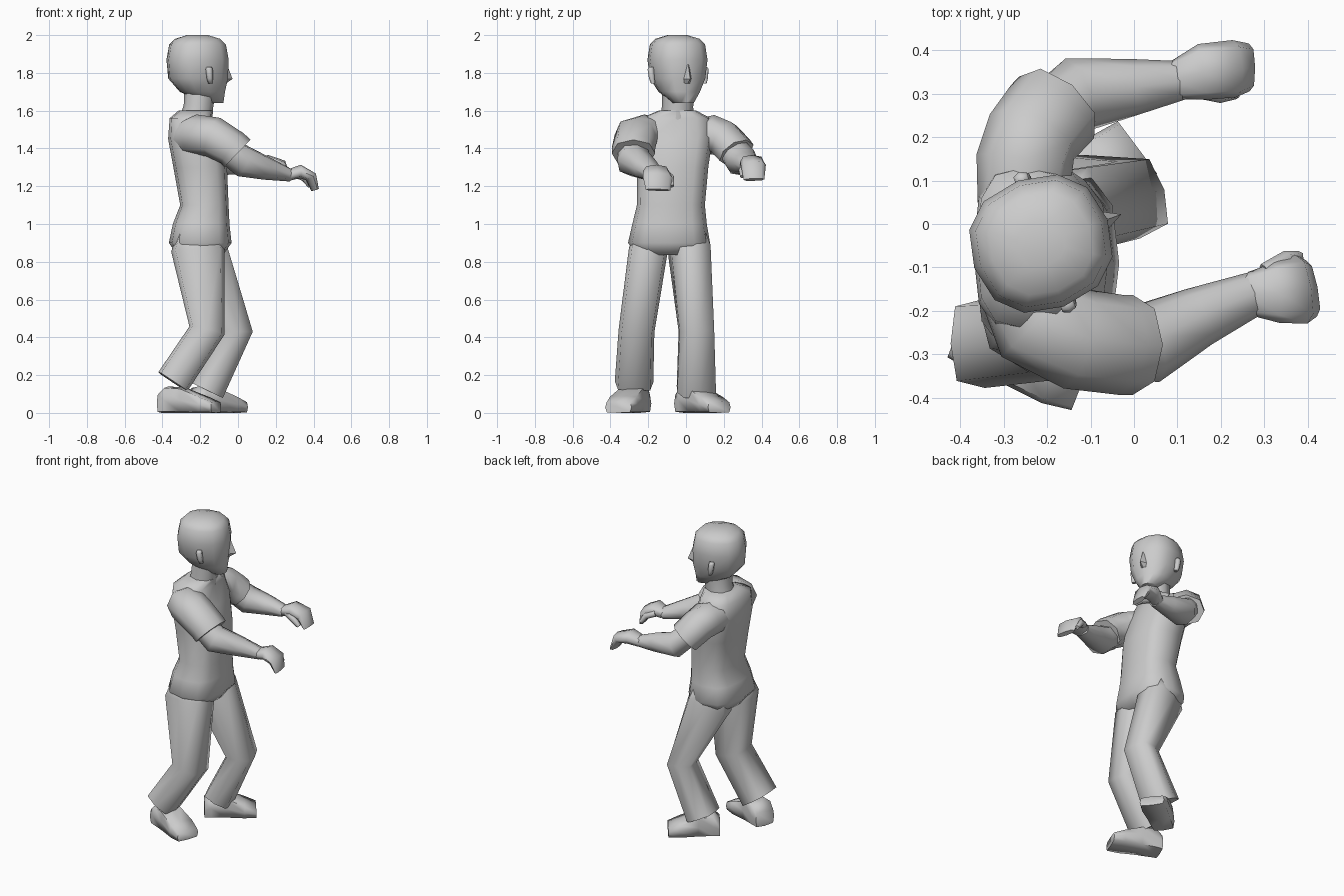
import bpy, bmesh
from math import cos, sin, pi, radians
from mathutils import Vector, Matrix

Z = (0, 0, 1)


def loft(name, secs, side=(0, 1, 0), axis=None, n=8, k=0.7, angle=75, mat=None):
    """Skin rounded-square rings; each section = x, y, z, half width, half depth."""
    bm = bmesh.new()
    pts = [Vector(s[:3]) for s in secs]
    rings = []
    for i, (c, s) in enumerate(zip(pts, secs)):
        if axis:
            t = Vector(axis).normalized()
        else:
            a = (c - pts[i - 1]).normalized() if i else Vector()
            b = (pts[i + 1] - c).normalized() if i < len(pts) - 1 else Vector()
            t = (a + b).normalized()
        u = Vector(side)
        u = (u - t * u.dot(t)).normalized()
        v = t.cross(u)
        ring = []
        for j in range(n):
            ca, sa = cos(2 * pi * j / n), sin(2 * pi * j / n)
            p = abs(ca) ** k * (1 if ca > 0 else -1)
            q = abs(sa) ** k * (1 if sa > 0 else -1)
            ring.append(bm.verts.new(c + u * p * s[3] + v * q * s[4]))
        rings.append(ring)
    for r0, r1 in zip(rings, rings[1:]):
        for j in range(n):
            m = (j + 1) % n
            bm.faces.new((r0[j], r0[m], r1[m], r1[j]))
    bm.faces.new(rings[0])
    bm.faces.new(rings[-1])
    bmesh.ops.recalc_face_normals(bm, faces=bm.faces)
    if mat:
        bm.transform(mat)
    me = bpy.data.meshes.new(name)
    bm.to_mesh(me)
    bm.free()
    ob = bpy.data.objects.new(name, me)
    bpy.context.collection.objects.link(ob)
    bpy.ops.object.select_all(action='DESELECT')
    ob.select_set(True)
    bpy.context.view_layer.objects.active = ob
    bpy.ops.object.shade_smooth_by_angle(angle=radians(angle))
    return ob


# Torso from crotch to collar
loft("torso", [(-.20, -.09, .835, .17, .12), (-.20, -.09, .90, .217, .166),
               (-.195, -.087, 1.0, .197, .15), (-.178, -.08, 1.1, .18, .128),
               (-.20, -.07, 1.3, .188, .142), (-.23, -.06, 1.45, .20, .14),
               (-.25, -.055, 1.56, .185, .112), (-.225, -.045, 1.60, .10, .09)],
     axis=Z, n=12)
loft("neck", [(-.225, -.045, 1.53, .09, .09), (-.21, -.045, 1.62, .083, .078),
              (-.20, -.04, 1.72, .085, .085)], k=.9)

# Trouser legs, bent at the knee
loft("rear_leg", [(-.21, -.19, .96, .075, .11), (-.212, -.20, .86, .103, .142),
                  (-.165, -.262, .435, .095, .095), (-.345, -.275, .165, .102, .092)], k=.5)
loft("front_leg", [(-.20, .01, .96, .075, .11), (-.19, .018, .86, .10, .137),
                   (-.012, .055, .435, .092, .085), (-.165, .055, .12, .105, .088)],
     side=(-.28, .96, 0), k=.5)


# Shoes with low toes
def shoe(name, heel, direction):
    d = Vector((*direction, 0)).normalized()
    secs = []
    for f, w, h in [(0, .066, .10), (.04, .072, .14), (.13, .075, .135),
                    (.24, .085, .09), (.31, .075, .06)]:
        p = Vector((*heel, h / 2)) + d * f
        secs.append((*p, w, h / 2))
    loft(name, secs, side=(-d.y, d.x, 0), axis=d, k=.35)


shoe("rear_shoe", (-.405, -.245), (.92, -.36))
shoe("front_shoe", (-.24, -.01), (.80, .60))

# Short sleeves with rounded shoulders, cut at a slant
loft("near_sleeve", [(-.27, -.12, 1.46, .10, .09), (-.22, -.22, 1.472, .12, .108),
                     (-.13, -.265, 1.46, .118, .108), (-.03, -.278, 1.40, .115, .10),
                     (-.003, -.278, 1.374, .115, .10)], k=.92)
loft("far_sleeve", [(-.26, .04, 1.46, .10, .09), (-.252, .14, 1.473, .112, .105),
                    (-.235, .20, 1.452, .11, .10), (-.195, .25, 1.40, .112, .095),
                    (-.178, .268, 1.377, .112, .092)], side=(-.82, .57, 0), k=.92)

# Forearms
loft("near_forearm", [(-.07, -.278, 1.40, .08, .075), (.03, -.275, 1.33, .093, .085),
                      (.15, -.213, 1.295, .07, .062), (.28, -.158, 1.257, .05, .033)],
     side=(-.45, .9, 0), k=.9)
loft("far_forearm", [(-.21, .235, 1.41, .08, .07), (-.13, .298, 1.33, .088, .08),
                     (0, .315, 1.32, .065, .058), (.11, .33, 1.305, .045, .033)], k=.9)

# Hands with fingers curled down, and thumbs
loft("near_hand", [(.265, -.16, 1.258, .05, .03), (.33, -.158, 1.278, .07, .036),
                   (.385, -.15, 1.25, .08, .03), (.408, -.148, 1.18, .066, .015)],
     side=(-.2, .97, 0), k=.8)
loft("near_thumb", [(.30, -.11, 1.265, .02, .02), (.35, -.085, 1.245, .024, .02),
                    (.38, -.075, 1.2, .013, .012)], n=6)
loft("far_hand", [(.095, .33, 1.305, .045, .03), (.16, .35, 1.328, .065, .038),
                  (.23, .357, 1.31, .066, .032), (.265, .36, 1.235, .055, .015)], k=.8)
loft("far_thumb", [(.14, .31, 1.31, .02, .02), (.20, .30, 1.285, .022, .02),
                   (.235, .30, 1.25, .013, .012)], n=6)

# Head turned slightly to its left, in its own frame
turn = Matrix.Translation((-.2, -.04, 0)) @ Matrix.Rotation(radians(20), 4, 'Z')
loft("head", [(.075, 0, 1.64, .055, .05), (.012, 0, 1.70, .105, .12),
              (-.012, 0, 1.77, .14, .158), (-.015, 0, 1.87, .154, .163),
              (-.015, 0, 1.95, .142, .148), (-.015, 0, 1.98, .115, .118),
              (-.015, 0, 2.0, .05, .055)], axis=Z, n=12, k=.85, mat=turn)
loft("nose", [(.135, 0, 1.745, .018, .012), (.14, 0, 1.768, .022, .042),
              (.135, 0, 1.845, .012, .016)], axis=Z, n=4, k=1, mat=turn, angle=30)
for label, s in (("left", 1), ("right", -1)):
    loft(label + "_ear", [(.005, s * .145, 1.745, .012, .012), (0, s * .150, 1.77, .016, .016),
                          (-.006, s * .154, 1.82, .018, .018), (-.006, s * .152, 1.832, .012, .014)],
         axis=Z, n=6, mat=turn)
